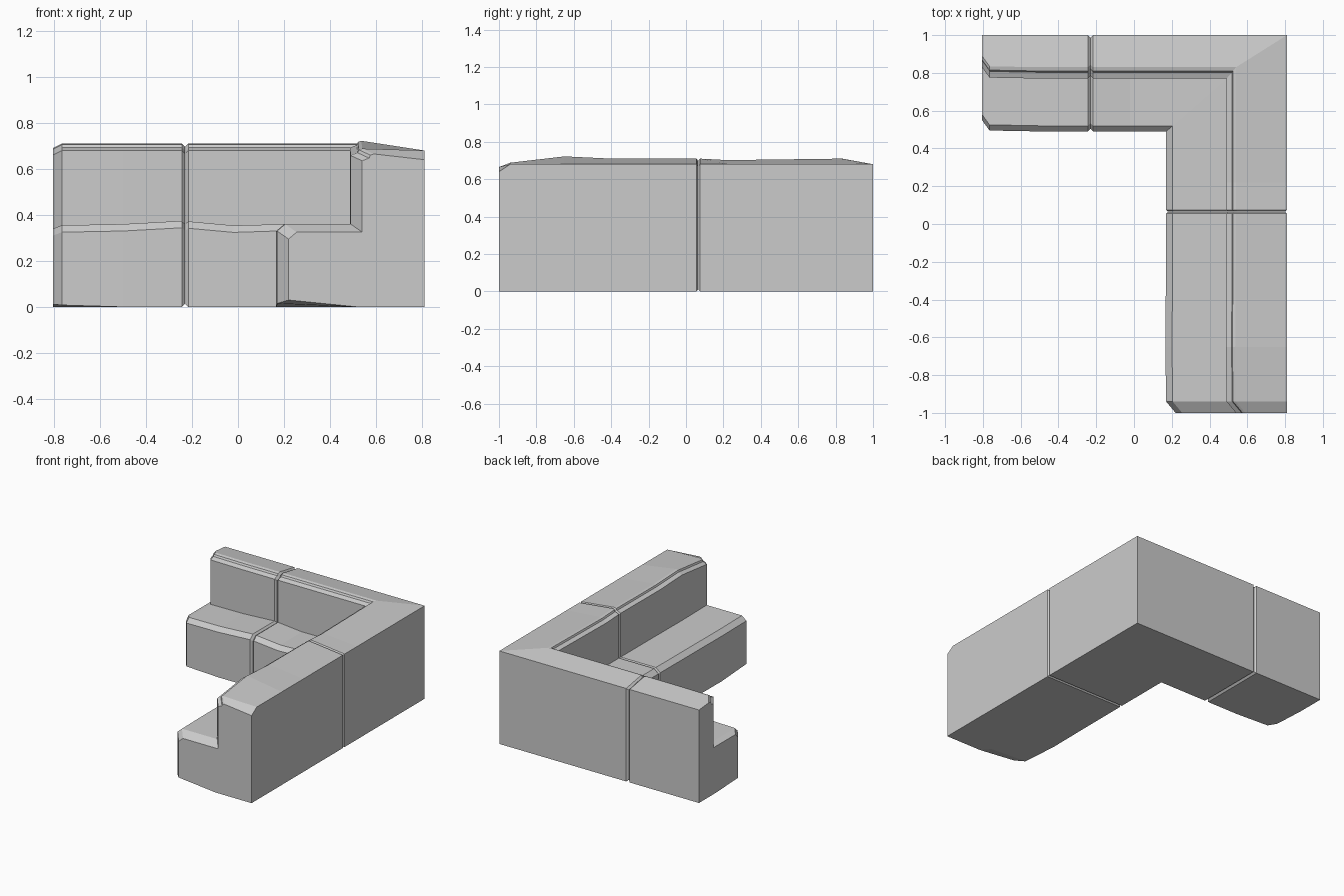
import bpy, bmesh

if "Cube" in bpy.data.objects:
    bpy.data.objects.remove(bpy.data.objects["Cube"], do_unlink=True)

fabric = bpy.data.materials.new("grey fabric")
fabric.use_nodes = True
fabric.diffuse_color = (0.6, 0.6, 0.6, 1)
fabric.node_tree.nodes["Principled BSDF"].inputs["Base Color"].default_value = (0.6, 0.6, 0.6, 1)

OUT_X, OUT_Y = 0.81, 1.0

# Cross-section: depth from outer wall (side run, rear run), height, zone, is-outer, is-bottom
PROFILE = [
    (0.00, 0.00, 0.00, "floor", 1),
    (0.00, 0.00, 0.68, "rim", 1),
    (0.27, 0.17, 0.71, "back", 0),
    (0.285, 0.19, 0.705, "back", 0),
    (0.29, 0.197, 0.692, "back", 0),
    (0.32, 0.23, 0.68, "back", 0),
    (0.32, 0.23, 0.36, "seat", 0),
    (0.605, 0.48, 0.36, "seat", 0),
    (0.64, 0.51, 0.33, "seat", 0),
    (0.64, 0.51, 0.00, "toe", 0),
    (0.34, 0.26, 0.00, "floor", 0),
]


def station(run, pos=0, back=0, seat=0, rim=0, toe=0, inset=0, seam=0):
    """One section ring; inset draws in the inner faces, seam draws in all faces."""
    ring = []
    for dx, dy, z, zone, outer in PROFILE:
        shift = seam if outer else -(inset + seam)
        x = OUT_X - dx - shift if run != "rear" else pos
        y = OUT_Y - dy - shift if run != "side" else pos
        z += {"back": back, "seat": seat, "rim": rim, "toe": toe, "floor": 0}[zone]
        z += seam if zone in ("floor", "toe") else -seam
        ring.append((x, y, z))
    return ring


def module(name, rings):
    bm = bmesh.new()
    loops = [[bm.verts.new(p) for p in ring] for ring in rings]
    n = len(PROFILE)
    for a, b in zip(loops, loops[1:]):
        for i in range(n):
            j = (i + 1) % n
            bm.faces.new((a[i], a[j], b[j], b[i]))
    bm.faces.new(loops[0])
    bm.faces.new(loops[-1])
    bmesh.ops.recalc_face_normals(bm, faces=bm.faces)
    mesh = bpy.data.meshes.new(name)
    bm.to_mesh(mesh)
    bm.free()
    mesh.materials.append(fabric)
    obj = bpy.data.objects.new(name, mesh)
    bpy.context.collection.objects.link(obj)


SEAM_X, SEAM_Y = -0.23, 0.065

# Rear run, free end
module("rear_end_sofa", [
    station("rear", -0.805, back=-0.02, seat=-0.02, toe=0.012, inset=0.06),
    station("rear", -0.765, seat=-0.005, toe=0.008, inset=0.005),
    station("rear", -0.5),
    station("rear", SEAM_X - 0.014, seat=0.014),
    station("rear", SEAM_X - 0.001, seat=0.014, seam=0.013),
])

# Corner joining both runs
module("corner_sofa", [
    station("rear", SEAM_X + 0.001, seat=0.014, seam=0.013),
    station("rear", SEAM_X + 0.014, seat=0.012),
    station("rear", -0.02, seat=-0.006),
    station("corner"),
    station("side", 0.22, back=-0.008),
    station("side", SEAM_Y + 0.01),
    station("side", SEAM_Y + 0.001, seam=0.01),
])

# Side run, free end
module("side_end_sofa", [
    station("side", SEAM_Y - 0.001, seam=0.01),
    station("side", SEAM_Y - 0.01),
    station("side", -0.4, inset=-0.002),
    station("side", -0.65, back=0.012, inset=-0.004),
    station("side", -0.94, back=-0.022, toe=0.015),
    station("side", -1.0, back=-0.045, rim=-0.04, seat=-0.035, toe=0.03, inset=0.05),
])
